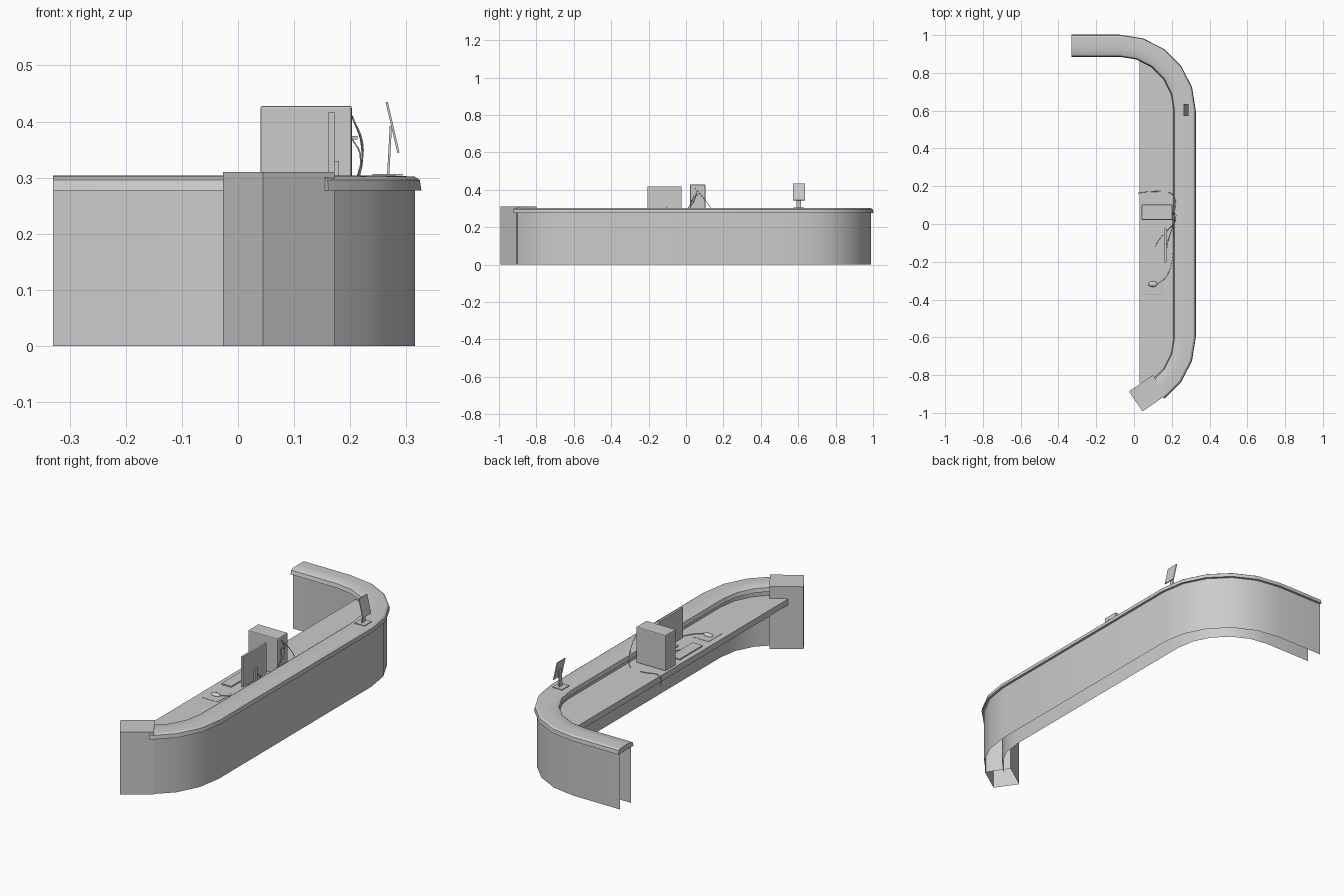
import bpy, math
from mathutils import Vector

if "Cube" in bpy.data.objects:
    bpy.data.objects.remove(bpy.data.objects["Cube"])

def make(name, verts, faces, smooth=True, angle=30):
    me = bpy.data.meshes.new(name)
    me.from_pydata(verts, [], faces)
    ob = bpy.data.objects.new(name, me)
    bpy.context.collection.objects.link(ob)
    bpy.ops.object.select_all(action='DESELECT')
    ob.select_set(True)
    bpy.context.view_layer.objects.active = ob
    bpy.ops.object.mode_set(mode='EDIT')
    bpy.ops.mesh.select_all(action='SELECT')
    bpy.ops.mesh.normals_make_consistent(inside=False)
    bpy.ops.object.mode_set(mode='OBJECT')
    if smooth:
        bpy.ops.object.shade_smooth_by_angle(angle=math.radians(angle))
    return ob

def arc(r, cy, a0, a1):
    n = round(abs(a1 - a0) / 18)
    for i in range(n + 1):
        a = math.radians(a0 + (a1 - a0) * i / n)
        yield (-0.075 + r * math.cos(a), cy + r * math.sin(a))

def path(r):
    return [(-0.33, 0.6 + r), *arc(r, 0.6, 90, 0), *arc(r, -0.6, 0, -54)]

def sweep(name, profile, closed=False):
    """Sweep a (radius, height) profile along the counter path."""
    rows = [[(x, y, z) for x, y in path(r)] for r, z in profile]
    n, m = len(rows[0]), len(rows)
    faces = [(j * n + i, j * n + i + 1, (j + 1) % m * n + i + 1, (j + 1) % m * n + i)
             for j in range(m if closed else m - 1) for i in range(n - 1)]
    if closed:
        faces += [[j * n for j in range(m)], [j * n + n - 1 for j in range(m)]]
    return make(name, [v for row in rows for v in row], faces)

def prism(name, outline, z0, z1, bottom=True, smooth=False):
    n = len(outline)
    verts = [(x, y, z) for z in (z0, z1) for x, y in outline]
    faces = [(i, (i + 1) % n, n + (i + 1) % n, n + i) for i in range(n)]
    faces.append(list(range(n, 2 * n)))
    if bottom:
        faces.append(list(range(n)))
    return make(name, verts, faces, smooth)

def box(name, lo, hi, tilt=0, bevel=0):
    c = [(a + b) / 2 for a, b in zip(lo, hi)]
    hx, hy, hz = [(b - a) / 2 for a, b in zip(lo, hi)]
    ob = prism(name, [(-hx, -hy), (hx, -hy), (hx, hy), (-hx, hy)], -hz, hz)
    ob.location = c
    ob.rotation_euler.y = math.radians(tilt)
    if bevel:
        b = ob.modifiers.new("bevel", 'BEVEL')
        b.width, b.segments = bevel, 2
    return ob

def tube(name, pts, radius=0.0015):
    cu = bpy.data.curves.new(name, 'CURVE')
    cu.dimensions = '3D'
    cu.bevel_depth, cu.bevel_resolution, cu.resolution_u = radius, 1, 6
    sp = cu.splines.new('BEZIER')
    sp.bezier_points.add(len(pts) - 1)
    for p, co in zip(sp.bezier_points, pts):
        p.co = co
        p.handle_left_type = p.handle_right_type = 'AUTO'
    ob = bpy.data.objects.new(name, cu)
    bpy.context.collection.objects.link(ob)

# counter walls (open below and at the end) and capping
sweep("outer_wall", [(0.39, 0), (0.39, 0.28)])
sweep("inner_wall", [(0.304, 0), (0.304, 0.28)])
sweep("counter_cap", [(0.402, 0.277), (0.399, 0.296), (0.39, 0.302), (0.345, 0.304),
                      (0.30, 0.302), (0.29, 0.296), (0.285, 0.277)], closed=True)

# end column, open underneath
prism("end_column", [(0.045, -0.992), (0.172, -0.905), (0.10, -0.80), (-0.027, -0.887)],
      0, 0.31, bottom=False, smooth=True)

# work surface following the inner wall
edge = [*arc(0.304, -0.6, -54, 0), *arc(0.304, 0.6, 0, 54)]
prism("work_surface", [(0.03, -0.845), *edge, (0.03, 0.884)], 0.22, 0.25)

# computer tower
box("computer_tower", (0.04, 0.022, 0.25), (0.203, 0.103, 0.428), bevel=0.004)
box("tower_plug", (0.203, 0.055, 0.368), (0.213, 0.065, 0.374))

# monitor on a low foot
box("monitor", (0.161, -0.205, 0.265), (0.172, -0.023, 0.417))
box("monitor_neck", (0.172, -0.125, 0.255), (0.180, -0.105, 0.33))
box("monitor_foot", (0.145, -0.15, 0.25), (0.20, -0.08, 0.255))

# keyboard, mouse pad and mouse
box("keyboard", (0.055, -0.21, 0.25), (0.11, -0.03, 0.256))
box("mouse_pad", (0.06, -0.375, 0.25), (0.15, -0.265, 0.252), bevel=0.001)
bpy.ops.mesh.primitive_uv_sphere_add(segments=16, ring_count=8, radius=1, location=(0.10, -0.318, 0.253))
mouse = bpy.context.object
mouse.name = "mouse"
mouse.scale = (0.025, 0.015, 0.010)
bpy.ops.object.shade_smooth()

# customer display on the counter
box("display_base", (0.24, 0.575, 0.302), (0.293, 0.632, 0.307))
box("display_arm", (0.268, 0.592, 0.305), (0.272, 0.615, 0.392), tilt=3)
box("display_screen", (0.2735, 0.571, 0.343), (0.2775, 0.635, 0.436), tilt=-13)

# cables
tube("mouse_cable", [(0.125, -0.318, 0.255), (0.17, -0.28, 0.252), (0.20, -0.20, 0.252),
                     (0.208, -0.05, 0.26), (0.203, 0.04, 0.30)])
tube("keyboard_cable", [(0.11, -0.12, 0.254), (0.15, -0.06, 0.252), (0.20, -0.01, 0.27),
                        (0.218, 0.03, 0.34), (0.203, 0.045, 0.37)])
tube("monitor_cable", [(0.172, -0.11, 0.31), (0.19, -0.06, 0.265), (0.215, 0.02, 0.31),
                       (0.222, 0.05, 0.36), (0.203, 0.055, 0.41)])
tube("power_cable", [(0.203, 0.05, 0.41), (0.22, 0.09, 0.36), (0.215, 0.135, 0.30), (0.19, 0.165, 0.252),
                     (0.11, 0.172, 0.252), (0.03, 0.165, 0.25), (0.026, 0.16, 0.20)])
